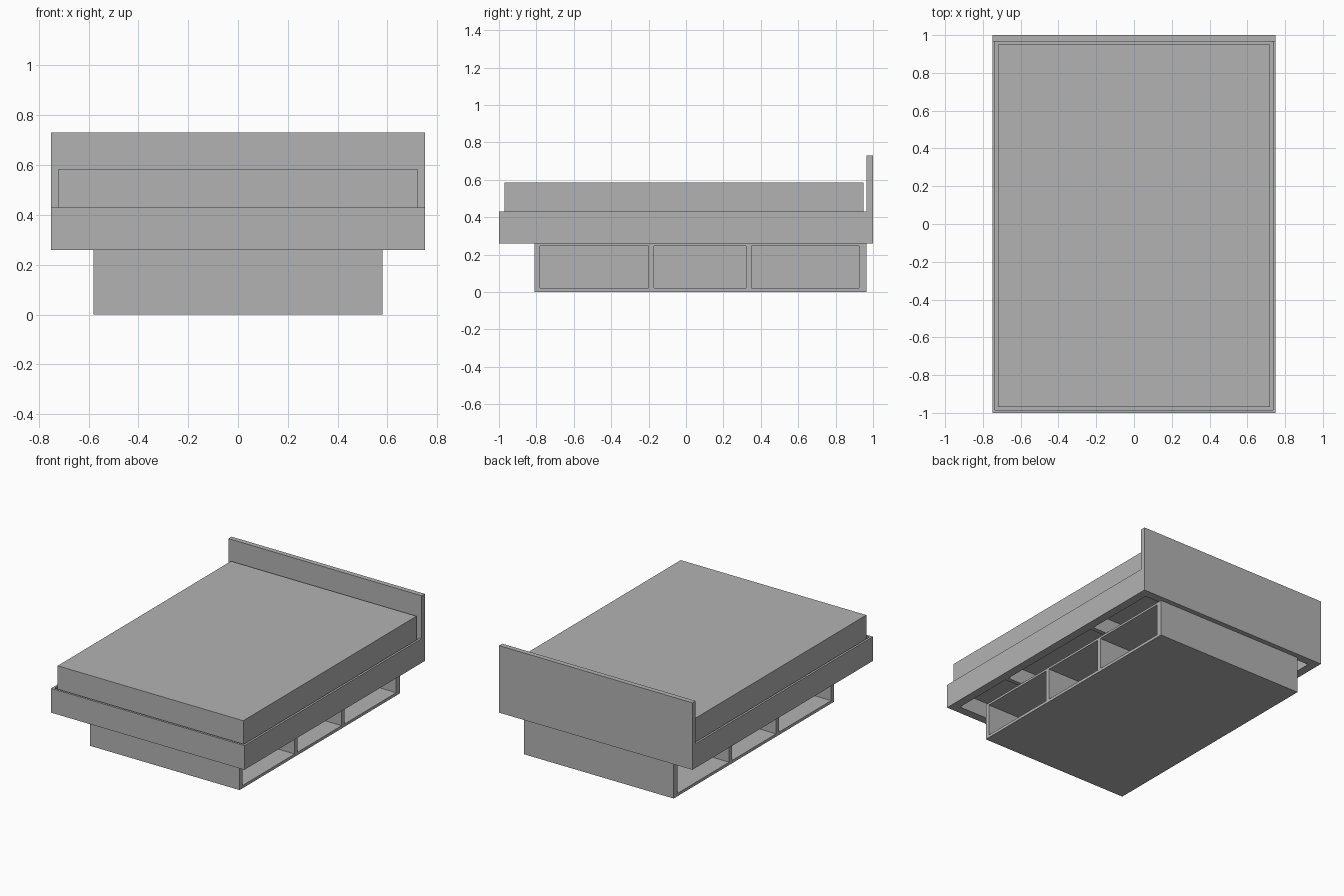
import bpy

if "Cube" in bpy.data.objects:
    bpy.data.objects.remove(bpy.data.objects["Cube"])

grey = bpy.data.materials.new("plain grey")
grey.diffuse_color = (0.45, 0.45, 0.45, 1)
grey.use_nodes = True
grey.node_tree.nodes["Principled BSDF"].inputs["Base Color"].default_value = grey.diffuse_color


def box(name, x, y, z):
    """Axis-aligned board given by its (min, max) extents."""
    bpy.ops.mesh.primitive_cube_add(size=1)
    ob = bpy.context.object
    ob.name = name
    ob.location = [(a + b) / 2 for a, b in (x, y, z)]
    ob.scale = [b - a for a, b in (x, y, z)]
    bpy.ops.object.transform_apply(location=True, rotation=False, scale=True)
    ob.data.materials.append(grey)
    return ob


# Storage base: floor, top, cross walls and a central back panel
box("base_floor", (-0.58, 0.58), (-0.81, 0.965), (0, 0.02))
box("base_top", (-0.58, 0.58), (-0.81, 0.965), (0.245, 0.26))
walls = [(-0.81, -0.78), (-0.20, -0.17), (0.32, 0.35), (0.925, 0.965)]
for i, y in enumerate(walls):
    box(f"base_wall_{i + 1}", (-0.58, 0.58), y, (0.02, 0.245))
box("base_centre_panel", (-0.015, 0.015), (-0.78, 0.925), (0.02, 0.245))

# Bed frame: thin outer rails around the mattress, wider ledge underneath
FLOOR, TOP = 0.26, 0.43
PLATFORM = 0.37
for side, s in (("left", -1), ("right", 1)):
    box(f"{side}_rail", sorted((s * 0.735, s * 0.75)), (-1, 0.965), (FLOOR, TOP))
    box(f"{side}_ledge", sorted((s * 0.69, s * 0.735)), (-0.985, 0.965), (FLOOR, PLATFORM))
box("foot_rail", (-0.735, 0.735), (-1, -0.985), (FLOOR, TOP))
box("foot_ledge", (-0.69, 0.69), (-0.985, -0.94), (FLOOR, PLATFORM))
box("head_ledge", (-0.69, 0.69), (0.94, 0.965), (FLOOR, PLATFORM))

# Cross beams and platform carrying the mattress
for i, y in enumerate((-0.45, 0.41)):
    box(f"cross_beam_{i + 1}", (-0.69, 0.69), (y - 0.03, y), (FLOOR, PLATFORM))
box("platform", (-0.735, 0.735), (-0.985, 0.965), (PLATFORM, PLATFORM + 0.02))

# Headboard and mattress
box("headboard", (-0.75, 0.75), (0.965, 1), (FLOOR, 0.73))
box("mattress", (-0.72, 0.72), (-0.97, 0.95), (PLATFORM + 0.02, 0.585))
